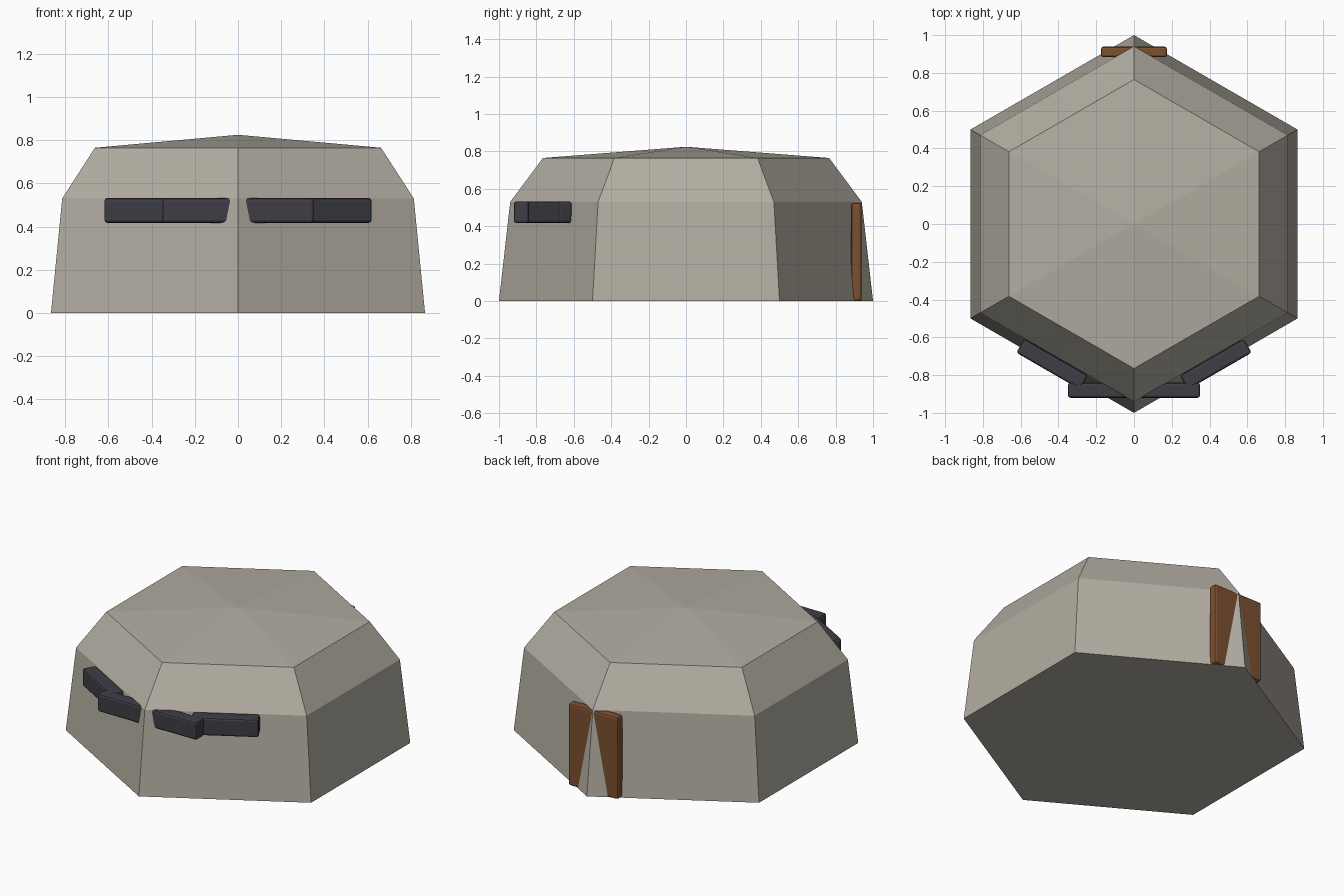
import bpy, bmesh, math
from mathutils import Matrix

cube = bpy.data.objects.get("Cube")
if cube:
    bpy.data.objects.remove(cube, do_unlink=True)


def material(name, rgb):
    m = bpy.data.materials.new(name)
    m.use_nodes = True
    m.diffuse_color = (*rgb, 1)
    m.node_tree.nodes["Principled BSDF"].inputs["Base Color"].default_value = (*rgb, 1)
    return m


concrete = material("concrete", (0.45, 0.42, 0.36))
dark = material("dark slit", (0.05, 0.048, 0.06))
rust = material("rusty brown", (0.2, 0.08, 0.03))


def finish(name, bm, mat):
    bmesh.ops.recalc_face_normals(bm, faces=bm.faces)
    me = bpy.data.meshes.new(name)
    bm.to_mesh(me)
    bm.free()
    me.materials.append(mat)
    ob = bpy.data.objects.new(name, me)
    bpy.context.collection.objects.link(ob)
    return ob


def bevelled_box(name, size, centre, mat, angle=0, bevel=0.013):
    bm = bmesh.new()
    bmesh.ops.create_cube(bm, size=1)
    bmesh.ops.scale(bm, vec=size, verts=bm.verts)
    bmesh.ops.bevel(bm, geom=bm.edges[:], offset=bevel, segments=2,
                    profile=0.5, affect='EDGES')
    bm.transform(Matrix.Translation(centre) @ Matrix.Rotation(math.radians(angle), 4, 'Z'))
    return finish(name, bm, mat)


# Hexagonal body: stacked rings closed by a shallow pointed roof
bm = bmesh.new()
rings = []
for radius, z in [(1.0, 0), (0.94, 0.53), (0.765, 0.765)]:
    rings.append([bm.verts.new((radius * math.sin(i * math.pi / 3),
                                radius * math.cos(i * math.pi / 3), z))
                  for i in range(6)])
apex = bm.verts.new((0, 0, 0.825))
bm.faces.new(rings[0])
for i in range(6):
    j = (i + 1) % 6
    for low, high in zip(rings, rings[1:]):
        bm.faces.new((low[i], low[j], high[j], high[i]))
    bm.faces.new((rings[-1][i], rings[-1][j], apex))
finish("bunker_body", bm, concrete)

# Viewing slits: one across the front corner and one along each front wall
bevelled_box("front_slit", (0.70, 0.08, 0.115), (0, -0.88, 0.475), dark)
for side, name in ((1, "left_slit"), (-1, "right_slit")):
    bevelled_box(name, (0.39, 0.085, 0.115), (side * 0.433, -0.742, 0.475),
                 dark, side * 30)

# Door across the rear corner
bevelled_box("rear_door", (0.35, 0.056, 0.525), (0, 0.911, 0.2625), rust)
